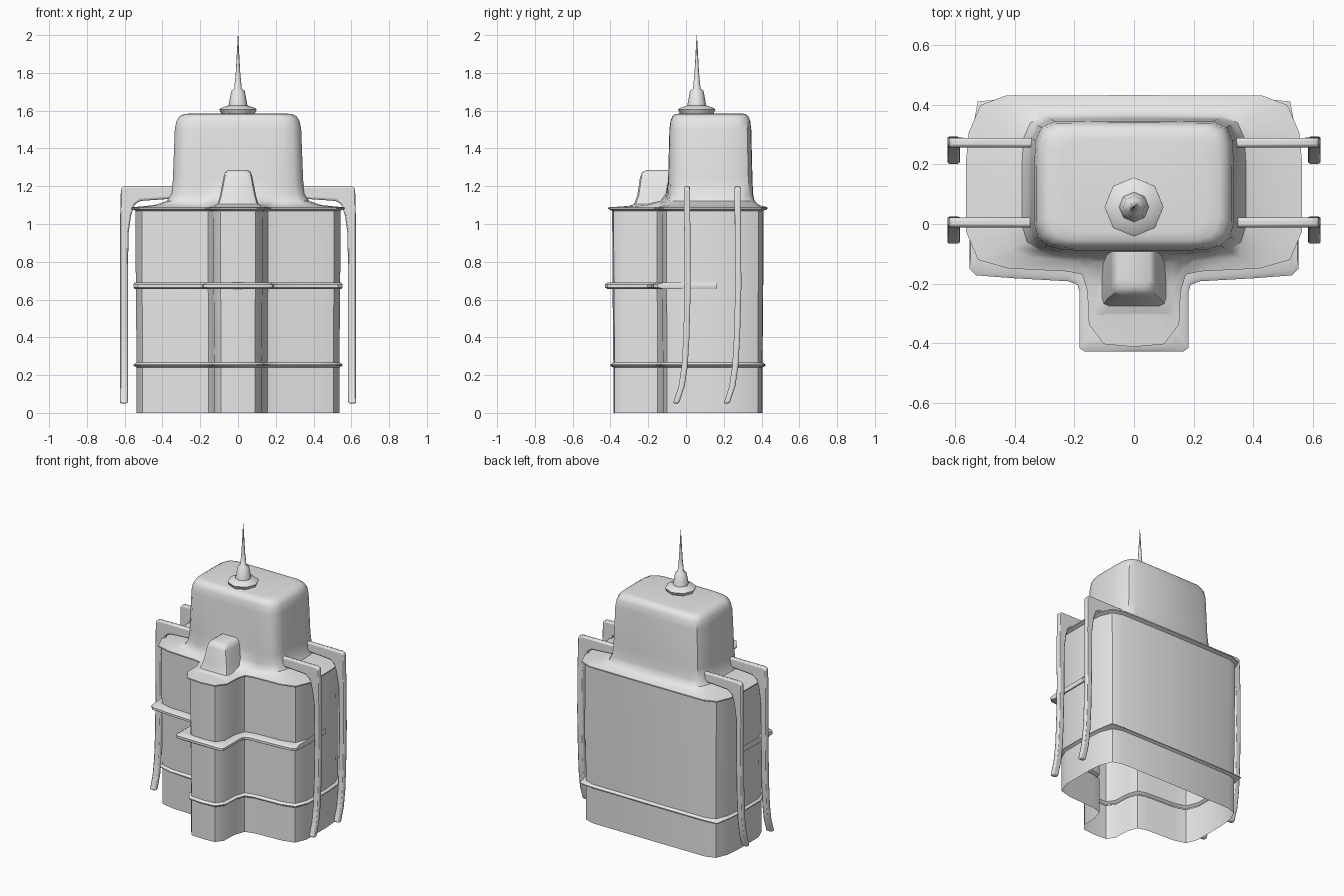
import bpy, bmesh, math
from mathutils import Vector

cube = bpy.data.objects.get("Cube")
if cube:
    bpy.data.objects.remove(cube, do_unlink=True)

grey = bpy.data.materials.new("plain grey")
grey.use_nodes = True
grey.diffuse_color = (0.8, 0.8, 0.8, 1)
grey.node_tree.nodes["Principled BSDF"].inputs["Base Color"].default_value = (0.8, 0.8, 0.8, 1)


def skin(name, rings, closed=True, caps=(False, False), angle=40, bevel=0):
    """Join successive rings of points with quads."""
    bm = bmesh.new()
    rows = [[bm.verts.new(p) for p in ring] for ring in rings]
    n = len(rows[0])
    for a, b in zip(rows, rows[1:]):
        for i in range(n if closed else n - 1):
            j = (i + 1) % n
            bm.faces.new((a[i], a[j], b[j], b[i]))
    for row, cap in zip((rows[0], rows[-1]), caps):
        if cap:
            bm.faces.new(row)
    bmesh.ops.recalc_face_normals(bm, faces=bm.faces)
    mesh = bpy.data.meshes.new(name)
    bm.to_mesh(mesh)
    bm.free()
    mesh.materials.append(grey)
    obj = bpy.data.objects.new(name, mesh)
    bpy.context.collection.objects.link(obj)
    if bevel:
        mod = obj.modifiers.new("soft edges", "BEVEL")
        mod.width, mod.segments = bevel, 2
    bpy.ops.object.select_all(action="DESELECT")
    obj.select_set(True)
    bpy.context.view_layer.objects.active = obj
    bpy.ops.object.shade_smooth_by_angle(angle=math.radians(angle))
    return obj


def mirrored(half):
    """Full outline from a half running front centre to back centre."""
    return half + [Vector((-p.x, p.y)) for p in half[-2:0:-1]]


def offset(pts, d):
    """Push a closed outline outwards."""
    out = []
    for i, p in enumerate(pts):
        t = (pts[(i + 1) % len(pts)] - pts[i - 1]).normalized()
        out.append(p + Vector((t.y, -t.x)) * d)
    return out


def at(pts, z):
    return [(p.x, p.y, z) for p in pts]


def blend(a, b, t):
    return [p.lerp(q, t) for p, q in zip(a, b)]


wall_half = [Vector(p) for p in (
    (0, -.385), (.09, -.378), (.125, -.33), (.13, -.22), (.155, -.15), (.22, -.132), (.42, -.122),
    (.505, -.1), (.537, -.02), (.537, .2), (.528, .3), (.495, .38), (.43, .403), (0, .405))]
dome_half = [Vector(p) for p in (
    (0, -.095), (.07, -.095), (.12, -.095), (.17, -.095), (.21, -.095), (.25, -.092), (.3, -.08),
    (.332, -.05), (.345, 0), (.345, .2), (.34, .285), (.32, .33), (.275, .35), (0, .352))]
wall, dome = mirrored(wall_half), mirrored(dome_half)

# Lower lip has squared back corners
lip_half = [p.copy() for p in wall_half]
lip_half[11] = Vector((.512, .4))
lip = offset(mirrored(lip_half), .016)

# Body shell, open underneath, with shoulder and rounded upper block
rim = offset(wall, .027)
rings = [at(wall, 0), at(wall, .24), at(lip, .25), at(lip, .256), at(wall, .268),
         at(offset(wall, .004), .68), at(offset(wall, .006), 1.07),
         at(rim, 1.08), at(rim, 1.088), at(blend(rim, dome, .55), 1.1),
         at(blend(rim, dome, .86), 1.122), at(blend(rim, dome, .96), 1.16)]
centre = Vector((0, .135))
for z, s in ((1.23, 1), (1.5, .97), (1.545, .945), (1.57, .9), (1.582, .83), (1.586, .7)):
    rings.append(at([centre + (p - centre) * s for p in dome], z))
skin("body_shell", rings, caps=(False, True))

# Front buttress on the shoulder
rings = []
for z, w, front in ((1.085, .15, -.33), (1.105, .108, -.275), (1.15, .095, -.258),
                    (1.25, .076, -.243), (1.275, .068, -.232), (1.286, .052, -.21)):
    half = [Vector(p) for p in ((0, front), (w - .025, front), (w - .007, front + .008),
                                (w, front + .03), (w, -.06), (0, -.06))]
    rings.append(at(mirrored(half), z))
skin("front_buttress", rings, caps=(False, True))

# Ledge round the front and sides
outer_half = [Vector(p) for p in (
    (0, -.428), (.165, -.428), (.182, -.416), (.182, -.23), (.19, -.204), (.22, -.192),
    (.4, -.182), (.53, -.172), (.552, -.15), (.552, .165))]


def both_sides(half):
    return [Vector((-p.x, p.y)) for p in half[:0:-1]] + half


outer = both_sides(outer_half)
inner = both_sides(wall_half[:9] + [Vector((.537, .165))])
edge = blend(inner, outer, .75)
skin("front_ledge", [at(inner, .656), at(edge, .656), at(outer, .665), at(outer, .681),
                     at(edge, .69), at(inner, .69)], closed=False)

# Four side brackets: outer x, z, inner x, z, shift in y
path = ((.33, 1.2, .33, 1.135), (.52, 1.2, .52, 1.122), (.6, 1.2, .55, 1.1), (.62, 1.19, .567, 1.04),
        (.626, .95, .58, .95), (.626, .67, .583, .67), (.626, .4, .583, .4),
        (.626, .25, .583, .25), (.626, .14, .583, .14), (.626, .05, .583, .05))
shift = (0, 0, 0, 0, .002, .004, -.003, -.012, -.028, -.058)
for side, s in (("left", 1), ("right", -1)):
    for place, y in (("front", .005), ("back", .273)):
        rings = []
        for (xo, zo, xi, zi), d in zip(path, shift):
            a, b = y + d - .016, y + d + .016
            rings.append([(s * xo, a, zo), (s * xo, b, zo), (s * xi, b, zi), (s * xi, a, zi)])
        skin(f"{side}_{place}_bracket", rings, caps=(True, True), bevel=.009)

# Spire on its eight-sided foot
rings = []
for z, r in ((1.575, .085), (1.606, .099), (1.614, .09), (1.628, .05), (1.705, .036), (1.716, .02),
             (1.8, .012), (2, .001)):
    rings.append([(r * math.cos(k * math.pi / 4), .057 + r * math.sin(k * math.pi / 4), z)
                  for k in range(8)])
skin("spire", rings, caps=(False, True), angle=50)
